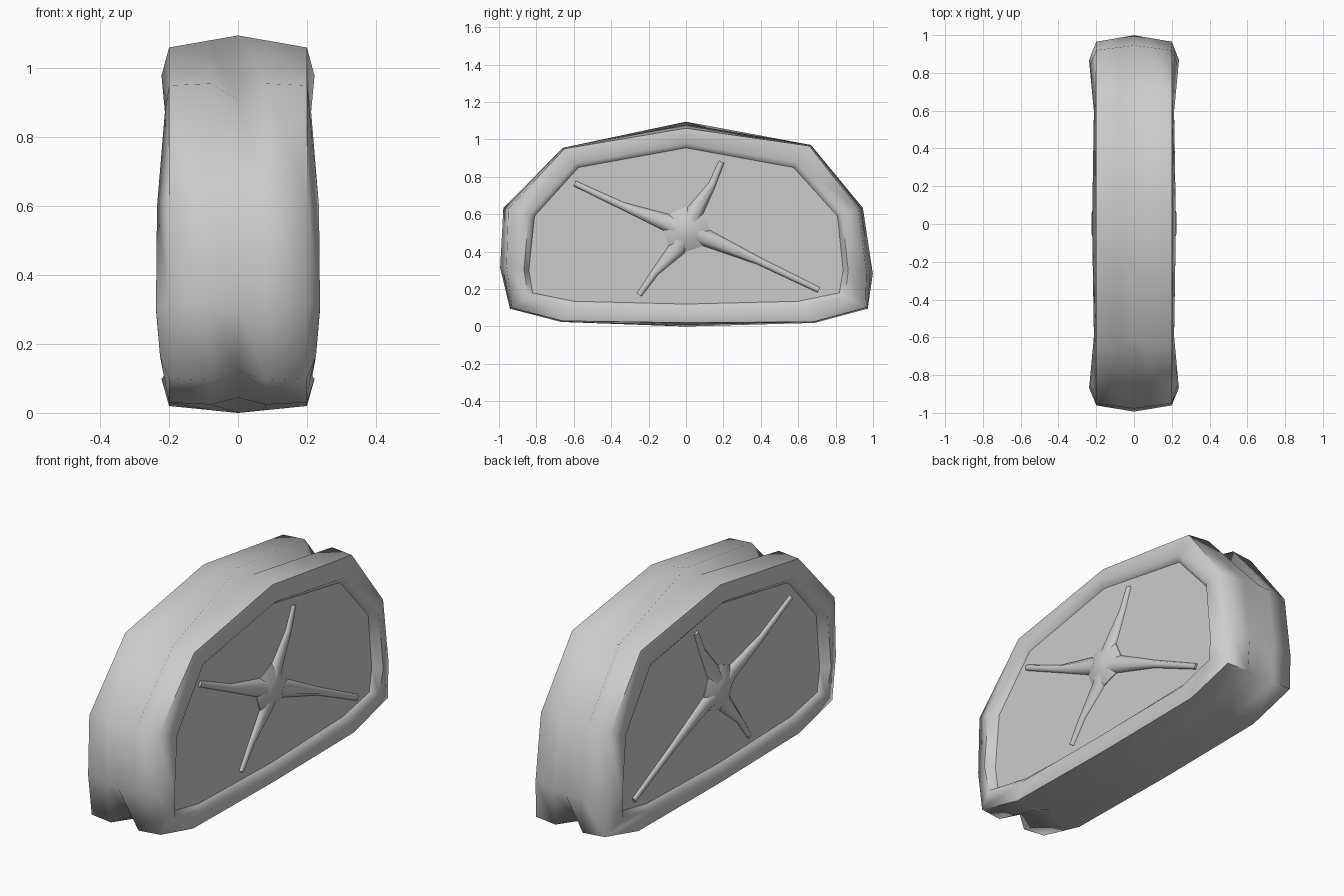
import bpy, bmesh
from mathutils import Vector

cube = bpy.data.objects.get("Cube")
if cube:
    bpy.data.objects.remove(cube, do_unlink=True)

# One neutral grey for everything
grey = bpy.data.materials.new("plain grey")
grey.use_nodes = True
colour = (0.6, 0.6, 0.6, 1)
grey.diffuse_color = colour
grey.node_tree.nodes["Principled BSDF"].inputs["Base Color"].default_value = colour

PANEL_X = 0.19
CENTRE = Vector((0, 0.5))


def finish(bm, name, angle):
    bmesh.ops.recalc_face_normals(bm, faces=bm.faces)
    mesh = bpy.data.meshes.new(name)
    bm.to_mesh(mesh)
    bm.free()
    mesh.materials.append(grey)
    obj = bpy.data.objects.new(name, mesh)
    bpy.context.collection.objects.link(obj)
    bpy.ops.object.select_all(action='DESELECT')
    obj.select_set(True)
    bpy.context.view_layer.objects.active = obj
    bpy.ops.object.shade_smooth_by_angle(angle=angle)
    return obj


def mirrored(values):
    """Top-to-bottom list continued up the other side."""
    return values + values[-2:0:-1]


# Outlines in (y, z), clockwise from the top
edge = [Vector(p) for p in [
    (0, 1.06), (.66, .965), (.92, .63), (.965, .29), (.96, .10), (.68, .025),
    (0, .02), (-.66, .03), (-.93, .10), (-.96, .32), (-.95, .63), (-.65, .95)]]
half_inner = [(0, .955), (.575, .85), (.81, .59), (.84, .30), (.82, .18), (.60, .135), (0, .12)]
inner = [Vector((y if i < 7 else -y, z)) for i, (y, z) in enumerate(mirrored(half_inner))]
crown = mirrored([1.0625, .91, 1.028, 1.035, .945, .97, 1.042])
bulge = mirrored([.222, .212, .235, .238, .226, .212, .222])


def section(i):
    """Half of the rim cross-section, from the panel to the tread centre."""
    e, n, f = edge[i], inner[i], crown[i]
    shoulder = max(1.012, 1 + (f - 1) * .6)
    scaled = lambda k: CENTRE + (e - CENTRE) * k
    return [(PANEL_X, n), (bulge[i], n.lerp(e, .22)), (.2, e),
            (.08, scaled(shoulder)), (0, scaled(f))]


# Rim with crowned tread
bm = bmesh.new()
rings = []
for i in range(len(edge)):
    half = section(i)
    full = half + [(-x, p) for x, p in half[-2::-1]]
    rings.append([bm.verts.new((x, p.x, p.y)) for x, p in full])
for a, b in zip(rings, rings[1:] + rings[:1]):
    for j in range(len(a) - 1):
        bm.faces.new((a[j], a[j + 1], b[j + 1], b[j]))
finish(bm, "rim", 1.2)

hub_outline = [(0, .64), (.09, .60), (.13, .51), (.09, .43),
               (0, .40), (-.09, .43), (-.12, .51), (-.09, .60)]
spoke_paths = {
    "upper_back": [(.045, .61), (.14, .76), (.19, .88)],
    "upper_front": [(-.10, .555), (-.34, .645), (-.595, .765)],
    "lower_front": [(-.045, .42), (-.165, .29), (-.25, .17)],
    "lower_back": [(.105, .475), (.39, .35), (.71, .195)],
}
hub_centre = Vector((0, .51))

for side, s in (("left", 1), ("right", -1)):
    # Flat side panel
    bm = bmesh.new()
    bm.faces.new([bm.verts.new((s * PANEL_X, p.x, p.y)) for p in inner])
    panel = finish(bm, side + "_panel", .5)
    if panel.data.polygons[0].normal.x * s < 0:
        panel.data.flip_normals()

    # Hub: low eight-sided boss
    bm = bmesh.new()
    tiers = []
    for scale, x in ((1, PANEL_X - .01), (1, PANEL_X + .004), (.45, PANEL_X + .035)):
        pts = [hub_centre + (Vector(p) - hub_centre) * scale for p in hub_outline]
        tiers.append([bm.verts.new((s * x, p.x, p.y)) for p in pts])
    for a, b in zip(tiers, tiers[1:]):
        for j in range(8):
            k = (j + 1) % 8
            bm.faces.new((a[j], a[k], b[k], b[j]))
    bm.faces.new(tiers[-1])
    bm.faces.new(tiers[0])
    finish(bm, side + "_hub", 1.0)

    # Tapering spokes
    for name, path in spoke_paths.items():
        path = [Vector(p) for p in path]
        path.insert(0, hub_centre.lerp(path[0], .4))
        bm = bmesh.new()
        loops = []
        for i, (p, w, h) in enumerate(zip(path, (.05, .046, .02, .015), (.033, .022, .016, .012))):
            d = (path[min(i + 1, 3)] - path[max(i - 1, 0)]).normalized()
            n = Vector((-d.y, d.x)) * w
            loop = []
            for u, x in ((1, -.01), (1, .003), (.5, h), (-.5, h), (-1, .003), (-1, -.01)):
                q = p + n * u
                loop.append(bm.verts.new((s * (PANEL_X + x), q.x, q.y)))
            loops.append(loop)
        for a, b in zip(loops, loops[1:]):
            for j in range(6):
                k = (j + 1) % 6
                bm.faces.new((a[j], a[k], b[k], b[j]))
        bm.faces.new(loops[0])
        bm.faces.new(loops[-1])
        finish(bm, side + "_spoke_" + name, 1.0)
